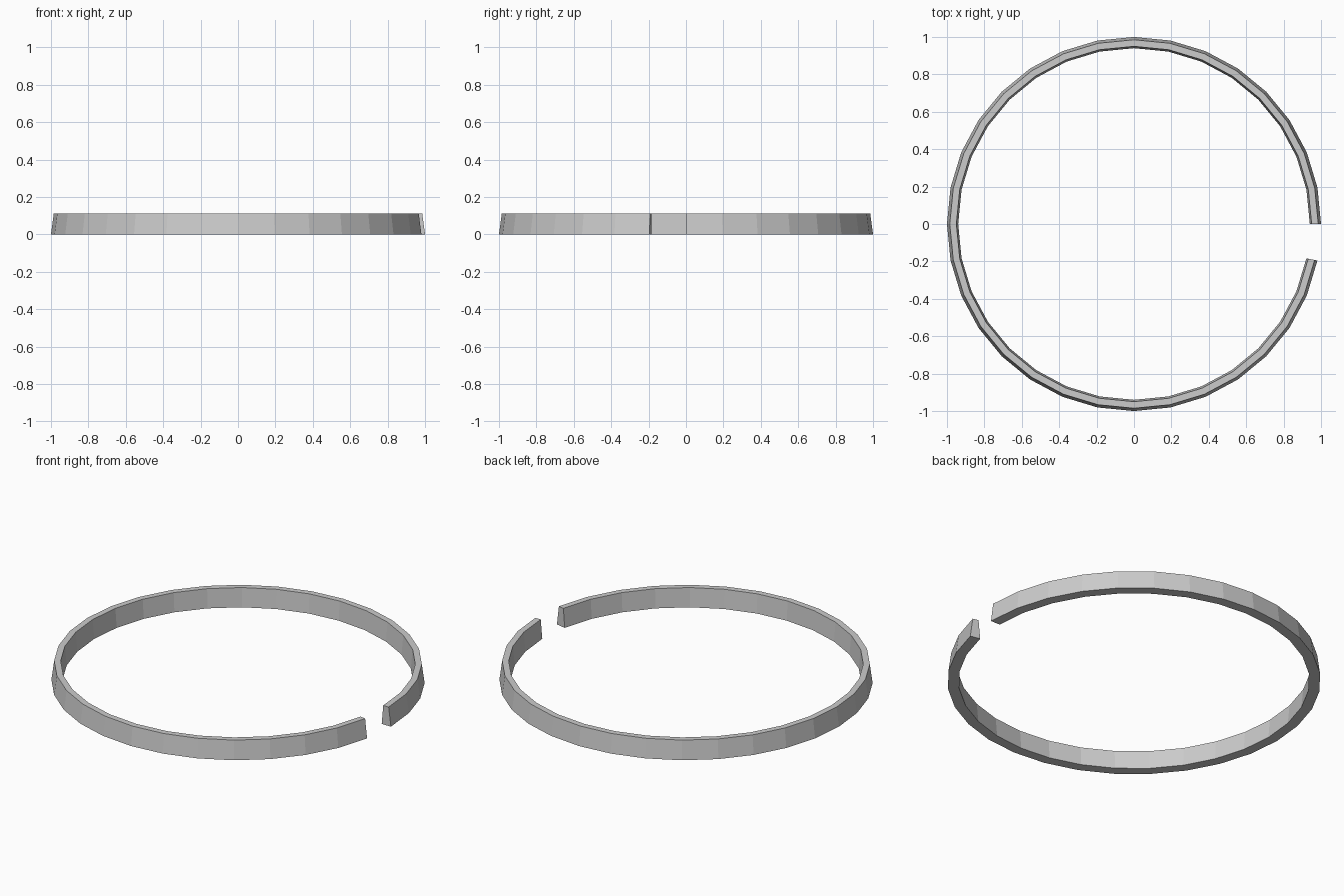
import bpy, bmesh, math

if "Cube" in bpy.data.objects:
    bpy.data.objects.remove(bpy.data.objects["Cube"])

# Open ring: tapered cross-section swept through 31 of 32 steps
STEPS = 32
profile = [(1.0, 0.0), (0.985, 0.112), (0.95, 0.112), (0.94, 0.0)]  # radius, height

bm = bmesh.new()
rings = []
for i in range(STEPS):
    a = 2 * math.pi * i / STEPS
    rings.append([bm.verts.new((r * math.cos(a), r * math.sin(a), z)) for r, z in profile])

# Walls, top and underside
n = len(profile)
for a, b in zip(rings, rings[1:]):
    for j in range(n):
        k = (j + 1) % n
        bm.faces.new((a[j], b[j], b[k], a[k]))

# End caps at the gap
bm.faces.new(rings[0])
bm.faces.new(rings[-1][::-1])
bmesh.ops.recalc_face_normals(bm, faces=bm.faces)

mesh = bpy.data.meshes.new("open_ring")
bm.to_mesh(mesh)
bm.free()
ring = bpy.data.objects.new("open_ring", mesh)
bpy.context.collection.objects.link(ring)
